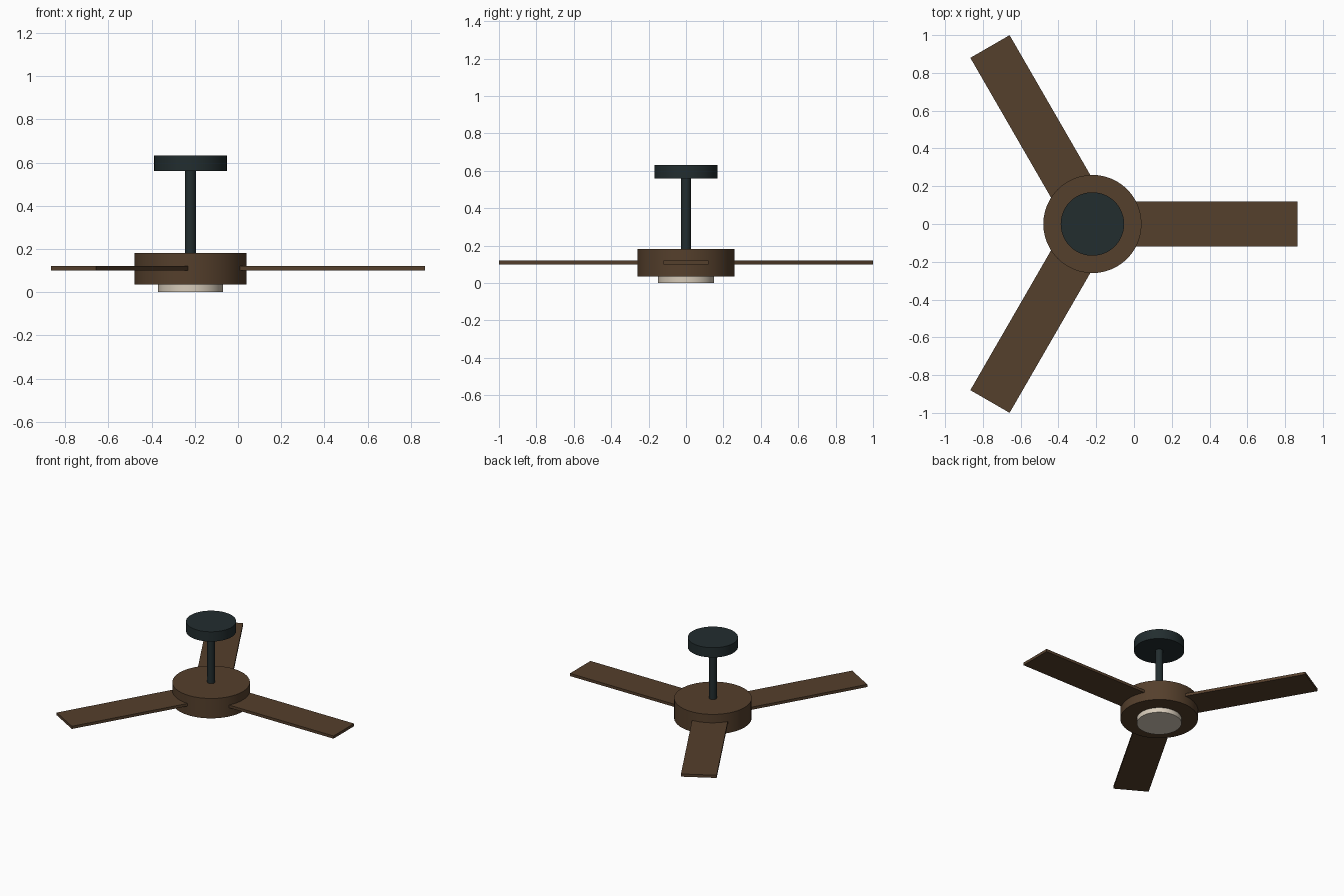
import bpy
from math import radians, cos, sin

if "Cube" in bpy.data.objects:
    bpy.data.objects.remove(bpy.data.objects["Cube"])

HUB_X = -0.22  # the three blades make the hub sit off-centre


def make_material(name, rgb):
    mat = bpy.data.materials.new(name)
    mat.use_nodes = True
    color = (*rgb, 1.0)
    mat.diffuse_color = color
    mat.node_tree.nodes["Principled BSDF"].inputs["Base Color"].default_value = color
    return mat


wood = make_material("walnut_brown", (0.09, 0.05, 0.025))
metal = make_material("dark_slate", (0.016, 0.026, 0.028))
glass = make_material("warm_white", (0.68, 0.60, 0.49))


def disc(name, radius, bottom, top, mat, sides=48):
    bpy.ops.mesh.primitive_cylinder_add(
        vertices=sides, radius=radius, depth=top - bottom,
        location=(HUB_X, 0, (bottom + top) / 2))
    obj = bpy.context.object
    obj.name = name
    obj.data.materials.append(mat)
    bpy.ops.object.shade_smooth_by_angle(angle=radians(30))
    return obj


def blade(name, angle):
    # Flat board running from inside the motor housing to the tip
    inner, outer = 0.15, 1.085
    middle = (inner + outer) / 2
    bpy.ops.mesh.primitive_cube_add(
        size=1, rotation=(0, 0, angle),
        location=(HUB_X + middle * cos(angle), middle * sin(angle), 0.11))
    obj = bpy.context.object
    obj.name = name
    obj.scale = (outer - inner, 0.24, 0.02)
    bpy.ops.object.transform_apply(location=False, rotation=False, scale=True)
    obj.data.materials.append(wood)


# Stacked round parts, from the lamp up to the ceiling mount
disc("lamp_cover", 0.15, 0.0, 0.037, glass)
disc("motor_housing", 0.26, 0.035, 0.182, wood)
disc("down_rod", 0.026, 0.17, 0.57, metal, sides=24)
disc("ceiling_canopy", 0.168, 0.56, 0.632, metal)

# Three blades evenly spaced
for name, degrees in (("left_blade", 0), ("back_blade", 120), ("front_blade", 240)):
    blade(name, radians(degrees))
